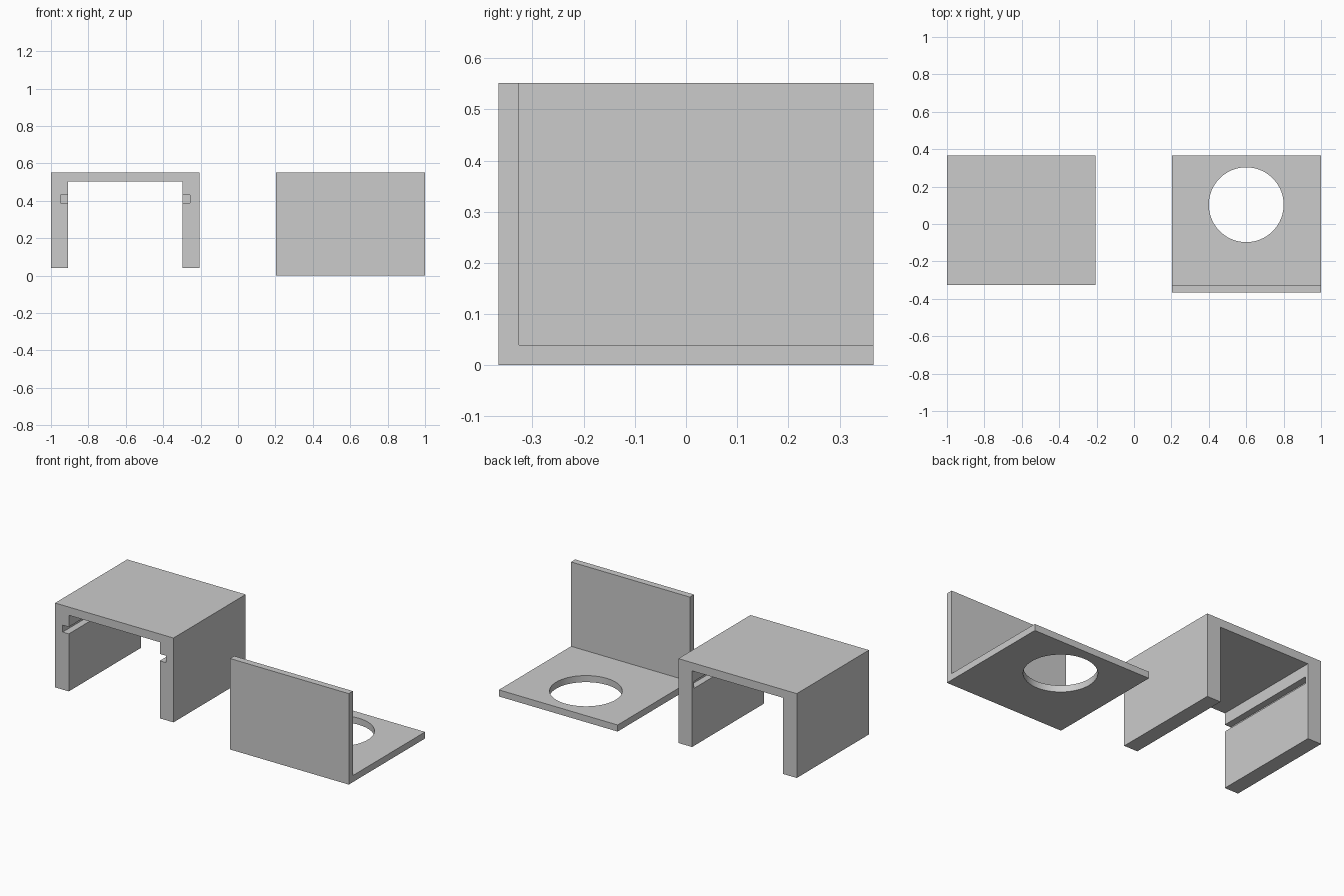
import bpy, bmesh
from math import radians

if "Cube" in bpy.data.objects:
    bpy.data.objects.remove(bpy.data.objects["Cube"])


def new_object(name, bm):
    bmesh.ops.recalc_face_normals(bm, faces=bm.faces)
    mesh = bpy.data.meshes.new(name)
    bm.to_mesh(mesh)
    bm.free()
    ob = bpy.data.objects.new(name, mesh)
    bpy.context.collection.objects.link(ob)
    return ob


def extrude_profile(name, points, vec):
    bm = bmesh.new()
    face = bm.faces.new([bm.verts.new(p) for p in points])
    geom = bmesh.ops.extrude_face_region(bm, geom=[face], use_keep_orig=True)["geom"]
    verts = [g for g in geom if isinstance(g, bmesh.types.BMVert)]
    bmesh.ops.translate(bm, verts=verts, vec=vec)
    return new_object(name, bm)


def cut(target, cutter):
    mod = target.modifiers.new("cut", 'BOOLEAN')
    mod.operation = 'DIFFERENCE'
    mod.solver = 'EXACT'
    mod.object = cutter
    bpy.context.view_layer.objects.active = target
    bpy.ops.object.modifier_apply(modifier=mod.name)
    bpy.data.objects.remove(cutter)


# U-shaped cover: top and two side walls
X0, X1, WALL = -1.0, -0.205, 0.092
FRONT, BACK, BASE, TOP, CEIL = -0.326, 0.366, 0.04, 0.552, 0.502
outline = [(X0, BASE), (X0, TOP), (X1, TOP), (X1, BASE), (X1 - WALL, BASE),
           (X1 - WALL, CEIL), (X0 + WALL, CEIL), (X0 + WALL, BASE)]
cover = extrude_profile("cover", [(x, FRONT, z) for x, z in outline],
                        (0, BACK - FRONT, 0))

# Slide grooves on the inner walls, open at the front and closed at the back
GROOVE_END = 0.347
for a, b in ((X0 + 0.051, X0 + 0.15), (X1 - 0.15, X1 - 0.051)):
    rect = [(a, -0.45, 0.389), (b, -0.45, 0.389), (b, -0.45, 0.431), (a, -0.45, 0.431)]
    cut(cover, extrude_profile("groove_cutter", rect, (0, GROOVE_END + 0.45, 0)))

# L-shaped bracket: front panel and floor
profile = [(-0.366, 0), (0.366, 0), (0.366, 0.04), (-0.326, 0.04),
           (-0.326, TOP), (-0.366, TOP)]
bracket = extrude_profile("bracket", [(0.203, y, z) for y, z in profile],
                          (0.797, 0, 0))

# Round hole through the floor
bpy.ops.mesh.primitive_cylinder_add(vertices=96, radius=0.2, depth=0.2,
                                    location=(0.6, 0.103, 0.02))
cut(bracket, bpy.context.object)

# Smooth hole wall, sharp edges elsewhere
bpy.ops.object.select_all(action='DESELECT')
bracket.select_set(True)
bpy.context.view_layer.objects.active = bracket
bpy.ops.object.shade_smooth_by_angle(angle=radians(30))
